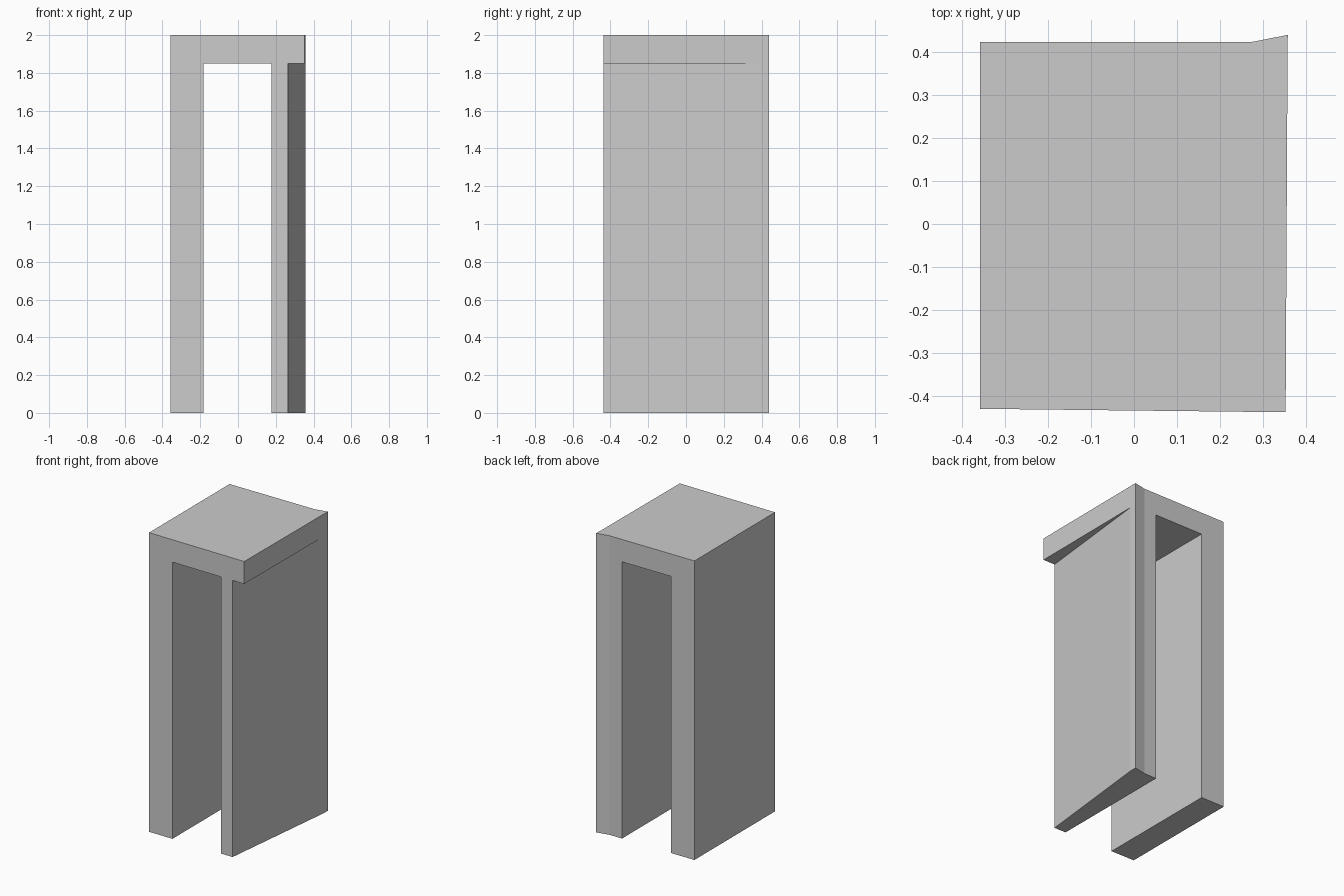
import bpy
import bmesh

if "Cube" in bpy.data.objects:
    bpy.data.objects.remove(bpy.data.objects["Cube"])

BEAM_Z, TOP_Z = 1.85, 2.0

# Plan outline points, shared by the legs and the beam
plan = {
    "a": (-0.358, -0.429), "b": (-0.183, -0.431), "c": (0.178, -0.435),
    "d": (0.265, -0.436), "e": (0.352, -0.437), "f": (0.3565, 0.39),
    "g": (0.357, 0.439), "h": (0.27, 0.422), "i": (0.178, 0.422),
    "j": (-0.183, 0.422), "k": (-0.358, 0.422),
}

bm = bmesh.new()
v = {name: bm.verts.new((x, y, BEAM_Z)) for name, (x, y) in plan.items()}


def cell(names):
    return bm.faces.new([v[n] for n in names])


def extrude(faces, dz, keep=False):
    geom = bmesh.ops.extrude_face_region(bm, geom=faces, use_keep_orig=keep)["geom"]
    verts = [g for g in geom if isinstance(g, bmesh.types.BMVert)]
    bmesh.ops.translate(bm, verts=verts, vec=(0, 0, dz))
    return [g for g in geom if isinstance(g, bmesh.types.BMFace)]


# Underside of the beam: left leg, opening, right leg, tapering overhang
left_leg = cell("abjk")
opening = cell("bcij")
right_leg = cell("cdfghi")
overhang = cell("def")

# Beam rises from the whole plan; its top is merged into one flat face
top = extrude([left_leg, opening, right_leg, overhang], TOP_Z - BEAM_Z, keep=True)
bmesh.ops.dissolve_faces(bm, faces=top)

# Legs drop to the ground
for leg in (left_leg, right_leg):
    extrude([leg], -BEAM_Z)

bmesh.ops.recalc_face_normals(bm, faces=bm.faces[:])
mesh = bpy.data.meshes.new("door_frame")
bm.to_mesh(mesh)
bm.free()
frame = bpy.data.objects.new("door_frame", mesh)
bpy.context.collection.objects.link(frame)
